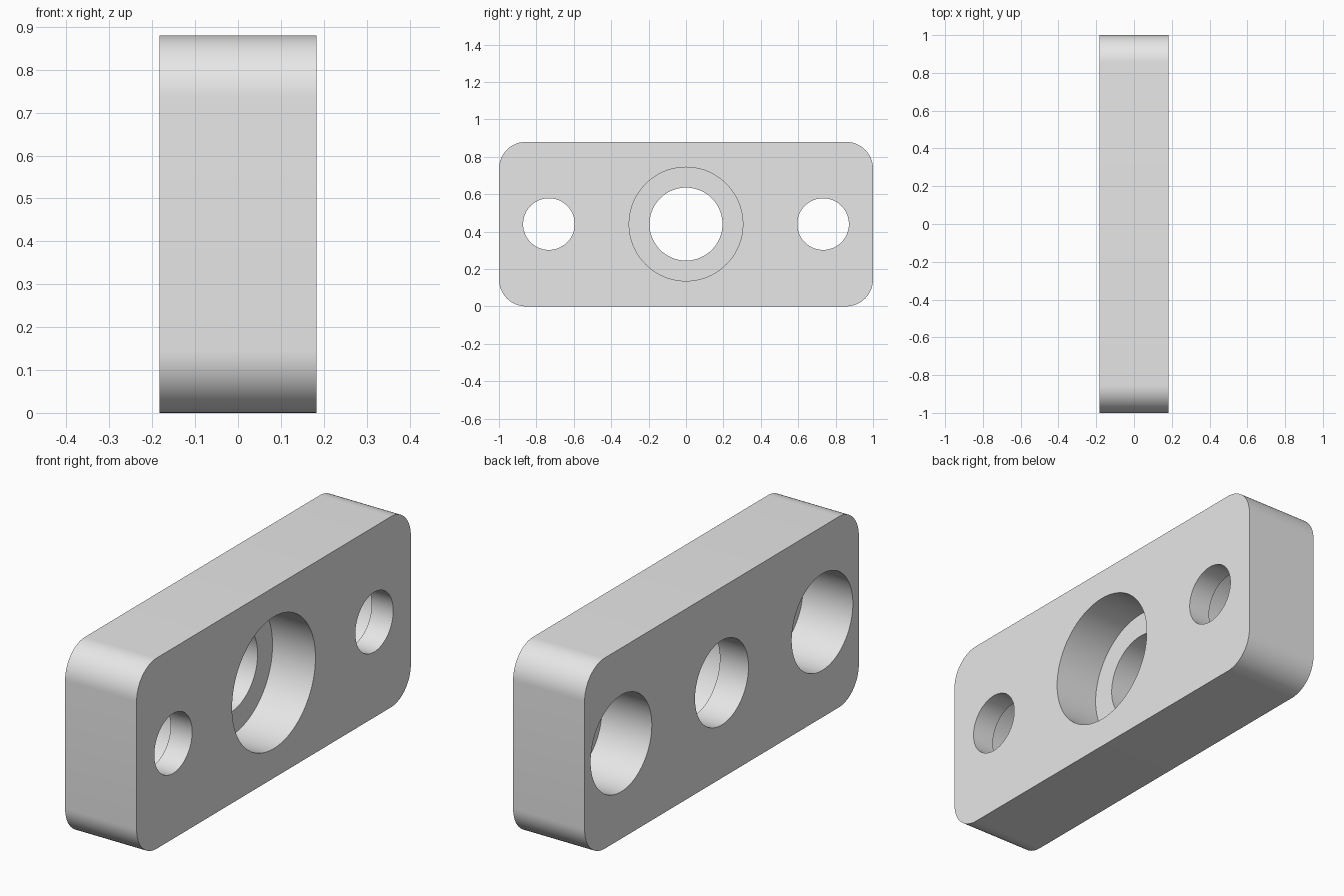
import bpy
import bmesh
import math
from mathutils import Matrix, Vector

if "Cube" in bpy.data.objects:
    bpy.data.objects.remove(bpy.data.objects["Cube"], do_unlink=True)

THICK, LENGTH, HEIGHT = 0.365, 2.0, 0.88
CORNER = 0.145
MID = HEIGHT / 2
FACE = THICK / 2        # x of the +x face
HOLE_Y = 0.733          # offset of the outer holes

grey = bpy.data.materials.new("light_grey")
grey.use_nodes = True
grey.diffuse_color = (0.8, 0.8, 0.8, 1)
grey.node_tree.nodes["Principled BSDF"].inputs["Base Color"].default_value = (0.8, 0.8, 0.8, 1)


def mesh_object(name, bm):
    mesh = bpy.data.meshes.new(name)
    bm.to_mesh(mesh)
    bm.free()
    mesh.materials.append(grey)
    obj = bpy.data.objects.new(name, mesh)
    bpy.context.collection.objects.link(obj)
    return obj


def drill(plate, y, radius, x0, x1):
    """Cut a round hole along x from x0 to x1."""
    bm = bmesh.new()
    place = Matrix.Translation(((x0 + x1) / 2, y, MID)) @ Matrix.Rotation(math.pi / 2, 4, "Y")
    bmesh.ops.create_cone(bm, cap_ends=True, segments=96, radius1=radius, radius2=radius,
                          depth=x1 - x0, matrix=place)
    cutter = mesh_object("hole_cutter", bm)
    cutter.hide_render = True
    mod = plate.modifiers.new("hole", "BOOLEAN")
    mod.operation = "DIFFERENCE"
    mod.solver = "EXACT"
    mod.object = cutter
    bpy.ops.object.modifier_apply(modifier=mod.name)
    bpy.data.objects.remove(cutter, do_unlink=True)


# Plate with four rounded corners running along x
bm = bmesh.new()
bmesh.ops.create_cube(bm, size=1)
bmesh.ops.scale(bm, vec=(THICK, LENGTH, HEIGHT), verts=bm.verts)
bmesh.ops.translate(bm, vec=(0, 0, MID), verts=bm.verts)
along_x = [e for e in bm.edges
           if abs((e.verts[0].co - e.verts[1].co).normalized().dot(Vector((1, 0, 0)))) > 0.9]
bmesh.ops.bevel(bm, geom=along_x, offset=CORNER, segments=16, profile=0.5, affect="EDGES")
plate = mesh_object("mounting_plate", bm)
bpy.context.view_layer.objects.active = plate
plate.select_set(True)

# Centre hole, counterbored from the +x face
drill(plate, 0, 0.195, -0.5, 0.5)
drill(plate, 0, 0.304, FACE - 0.219, 0.5)

# Outer holes, counterbored from the -x face
for side in (-1, 1):
    drill(plate, side * HOLE_Y, 0.138, -0.5, 0.5)
    drill(plate, side * HOLE_Y, 0.223, -0.5, FACE - 0.11)

bpy.ops.object.shade_smooth_by_angle(angle=math.radians(30))
